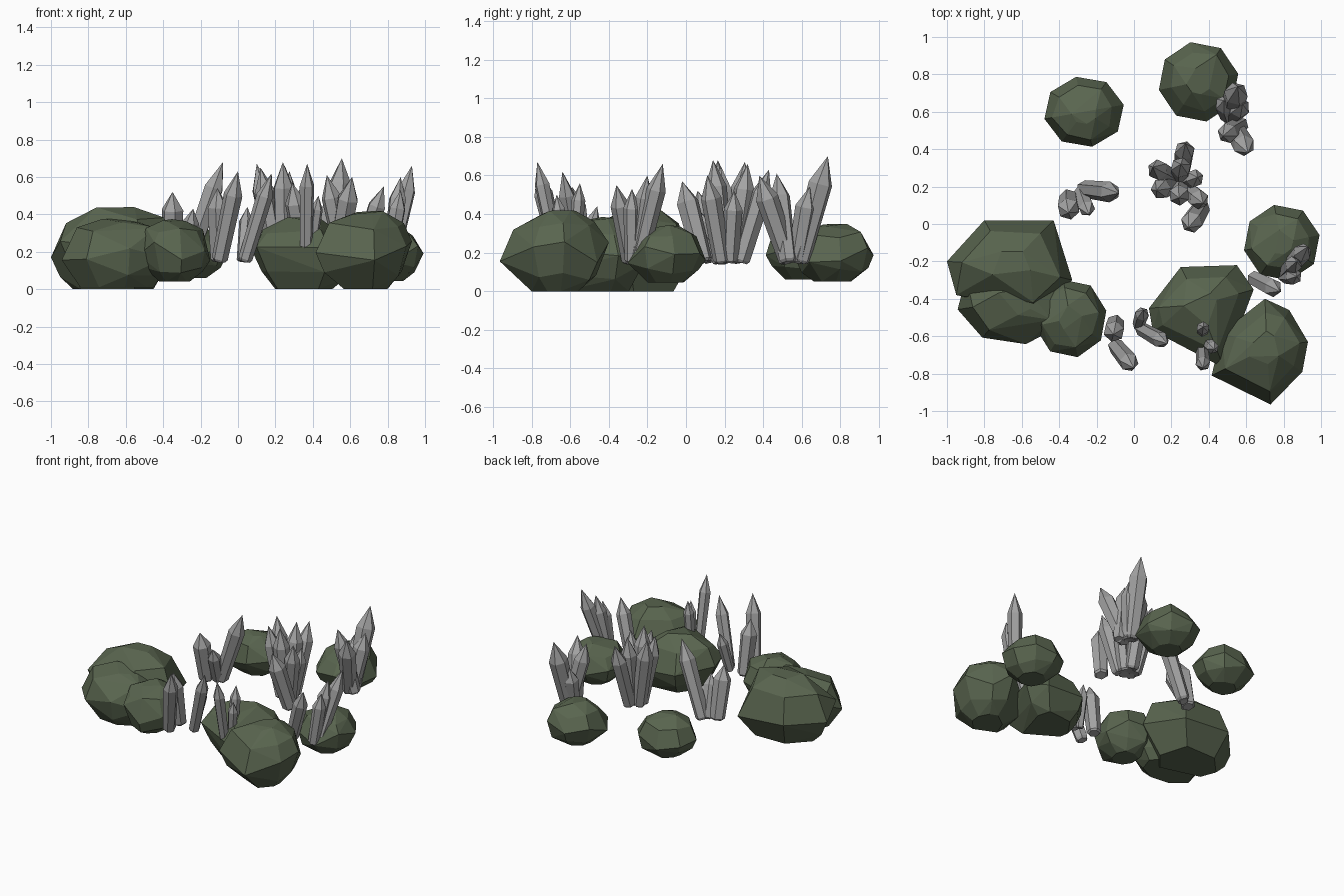
import bpy, bmesh, math, random
from mathutils import Vector

if "Cube" in bpy.data.objects:
    bpy.data.objects.remove(bpy.data.objects["Cube"])

random.seed(11)
TAU = math.tau


def material(name, color):
    m = bpy.data.materials.new(name)
    m.diffuse_color = (*color, 1)
    m.use_nodes = True
    m.node_tree.nodes["Principled BSDF"].inputs["Base Color"].default_value = m.diffuse_color
    return m


MOSS = material("moss_green_stone", (0.10, 0.13, 0.078))
GREY = material("grey_crystal", (0.37, 0.37, 0.37))


def finish(name, bm, mat):
    bmesh.ops.recalc_face_normals(bm, faces=bm.faces)
    me = bpy.data.meshes.new(name)
    bm.to_mesh(me)
    bm.free()
    me.materials.append(mat)
    bpy.context.collection.objects.link(bpy.data.objects.new(name, me))


def oval(cx, cy, rx, ry, n=8):
    """Plan outline of a rounded stone."""
    return [(cx + 1.03 * rx * math.cos(TAU * i / n + 0.2),
             cy + 1.03 * ry * math.sin(TAU * i / n + 0.2)) for i in range(n)]


def boulder(name, z0, z1, outline, base=0.45):
    """Faceted rock: convex hull of shrinking copies of its plan outline."""
    bm = bmesh.new()
    n = len(outline)
    cx = sum(p[0] for p in outline) / n
    cy = sum(p[1] for p in outline) / n
    # height fraction, scale, height jitter
    for t, s, j in ((0, base, 0), (0.2, 0.82, 0.06), (0.48, 1, 0.15),
                    (0.8, 0.75, 0.07), (0.96, 0.32, 0.04)):
        for x, y in outline:
            h = t + random.uniform(-j, j)
            r = s if s == 1 else s * random.uniform(0.88, 1.08)
            bm.verts.new((cx + (x - cx) * r, cy + (y - cy) * r, z0 + (z1 - z0) * h))
    res = bmesh.ops.convex_hull(bm, input=bm.verts)
    junk = [g for g in set(res["geom_interior"] + res["geom_unused"])
            if isinstance(g, bmesh.types.BMVert)]
    bmesh.ops.delete(bm, geom=junk, context='VERTS')
    bmesh.ops.dissolve_limit(bm, angle_limit=math.radians(8), verts=bm.verts, edges=bm.edges)
    finish(name, bm, MOSS)


def crystal(name, base, tip, r):
    """Six-sided shard that widens to a shoulder and ends in a point."""
    bm = bmesh.new()
    d = tip - base
    q = d.to_track_quat('Z', 'Y')
    turn = random.uniform(0, 1)
    rings = []
    for f, s in ((0, 0.65), (0.03, 0.85), (0.74, 1)):
        rings.append([bm.verts.new(base + d * f + q @ Vector((
            r * s * math.cos(turn + i * TAU / 6),
            r * s * math.sin(turn + i * TAU / 6), 0))) for i in range(6)])
    top = bm.verts.new(tip)
    bm.faces.new(rings[0])
    for i in range(6):
        k = (i + 1) % 6
        for lo, hi in zip(rings, rings[1:]):
            bm.faces.new((lo[i], lo[k], hi[k], hi[i]))
        bm.faces.new((rings[-1][i], rings[-1][k], top))
    finish(name, bm, GREY)


def cluster(label, cx, cy, spread, r, *tips, z=0.15):
    """Shards fanning out from one root; spread sets how far apart the feet stand."""
    for i, t in enumerate(tips, 1):
        tip = Vector(t)
        base = Vector((cx, cy, 0)).lerp(tip, spread)
        base.z = z
        size = r * (0.5 + 0.9 * t[2])    # taller shards are thicker
        crystal(f"{label}_crystal_{i}", base, tip, size)


# Boulders on the left
boulder("left_big_boulder", 0, 0.44, [(-1, -.2), (-.8, .02), (-.43, .02), (-.33, -.3),
                                      (-.5, -.48), (-.95, -.38)], 0.65)
boulder("left_front_boulder", 0.01, 0.38, oval(-.64, -.41, .3, .23), 0.65)
boulder("left_small_boulder", 0.04, 0.375, oval(-.34, -.505, .19, .205))
# Boulders on the right
boulder("right_flat_boulder", 0, 0.385, [(.08, -.45), (.25, -.23), (.55, -.22), (.64, -.35),
                                         (.48, -.77), (.1, -.57)], 0.6)
boulder("right_front_boulder", 0, 0.42, [(.7, -.4), (.83, -.46), (.93, -.63), (.9, -.79),
                                         (.73, -.965), (.415, -.81), (.47, -.58)])
boulder("right_side_boulder", 0.045, 0.345, oval(.79, -.1, .2, .2))
# Boulders at the back
boulder("back_right_boulder", 0.05, 0.35, oval(.345, .76, .21, .21))
boulder("back_left_boulder", 0.06, 0.35, oval(-.267, .6, .21, .185))

# Crystal clusters
cluster("left", -.29, .19, .1, .05, (-.08, .165, .68), (-.24, .05, .43))
cluster("left_thick", -.35, .14, 0, .062, (-.35, .06, .52))
cluster("front", .02, -.55, .1, .042, (.05, -.46, .44), (.18, -.64, .62))
cluster("front_left", -.1, -.65, 0, .048, (0, -.77, .63))
cluster("front_thick", -.1, -.53, 0, .058, (-.11, -.59, .54))
cluster("boulder", .36, -.6, .45, .036, (.37, -.77, .67), (.43, -.67, .5), (.37, -.55, .56), z=.22)
cluster("side", .79, -.28, .2, .046, (.93, -.12, .66), (.87, -.28, .53), (.87, -.2, .6))
cluster("lone_side", .64, -.29, 0, .05, (.78, -.36, .55))
cluster("center", .25, .22, .3, .051, (.1, .305, .67), (.275, .43, .63), (.12, .18, .65),
        (.37, .11, .6), (.34, .25, .52), (.25, .32, .66), (.24, .14, .68))
cluster("center_front", .36, .09, 0, .058, (.29, -.02, .57))
cluster("back", .51, .56, .15, .057, (.555, .735, .7), (.58, .64, .54), (.61, .38, .6),
        (.48, .66, .5))
cluster("back_left", .57, .53, 0, .052, (.475, .47, .61))
